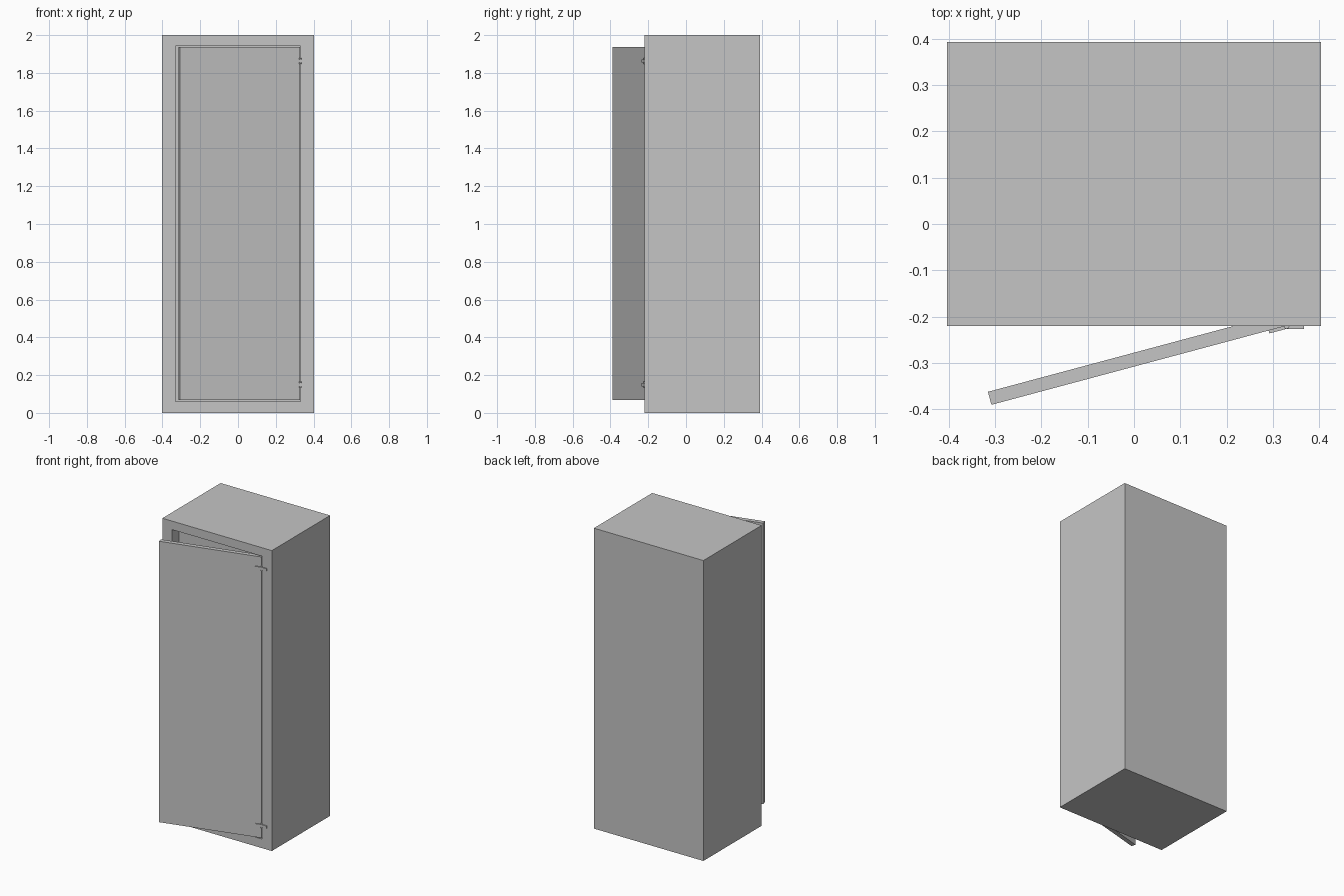
import bpy, bmesh, math
from mathutils import Matrix, Vector

cube = bpy.data.objects.get("Cube")
if cube:
    bpy.data.objects.remove(cube, do_unlink=True)

grey = bpy.data.materials.new("plain grey")
grey.use_nodes = True
grey.diffuse_color = (0.56, 0.56, 0.56, 1)
grey.node_tree.nodes["Principled BSDF"].inputs["Base Color"].default_value = grey.diffuse_color

FRONT = -0.22
PIVOT = Vector((0.327, FRONT, 0))
SWING = Matrix.Translation(PIVOT) @ Matrix.Rotation(math.radians(15), 4, "Z")


def finish(name, bm, matrix=None):
    mesh = bpy.data.meshes.new(name)
    bm.to_mesh(mesh)
    bm.free()
    mesh.materials.append(grey)
    obj = bpy.data.objects.new(name, mesh)
    if matrix:
        obj.matrix_world = matrix
    bpy.context.collection.objects.link(obj)
    return obj


def box_mesh(low, high):
    bm = bmesh.new()
    bmesh.ops.create_cube(bm, size=1)
    low, high = Vector(low), Vector(high)
    for v in bm.verts:
        v.co = Vector(high[i] if v.co[i] > 0 else low[i] for i in range(3))
    return bm


# Cabinet body with a shallow recess behind the door
bm = box_mesh((-0.403, FRONT, 0), (0.403, 0.393, 2))
bm.normal_update()
face = min(bm.faces, key=lambda f: f.calc_center_median().y)
bmesh.ops.inset_region(bm, faces=[face], thickness=0.07, use_even_offset=True)
for v in face.verts:
    v.co.x = math.copysign(0.331, v.co.x)
    v.co.z = 1.943 if v.co.z > 1 else 0.06
recess = bmesh.ops.extrude_discrete_faces(bm, faces=[face])["faces"][0]
bmesh.ops.translate(bm, verts=recess.verts, vec=(0, 0.074, 0))
bmesh.ops.recalc_face_normals(bm, faces=bm.faces)
finish("cabinet_body", bm)

# Door standing ajar about its left edge
finish("door", box_mesh((-0.657, 0, 0.067), (0, 0.029, 1.937)), SWING)

# Hinges: one leaf on the frame, one on the door, and a pin between them
for label, z in (("upper", 1.863), ("lower", 0.15)):
    finish(label + "_hinge_frame_leaf",
           box_mesh((0.327, FRONT - 0.0065, z - 0.009), (0.367, FRONT + 0.002, z + 0.009)))
    finish(label + "_hinge_door_leaf",
           box_mesh((-0.038, -0.0065, z - 0.009), (0, 0.002, z + 0.009)), SWING)
    bm = bmesh.new()
    bmesh.ops.create_cone(bm, cap_ends=True, segments=8, radius1=0.0065,
                          radius2=0.0065, depth=0.03)
    finish(label + "_hinge_pin", bm, Matrix.Translation((0.329, FRONT, z)))
